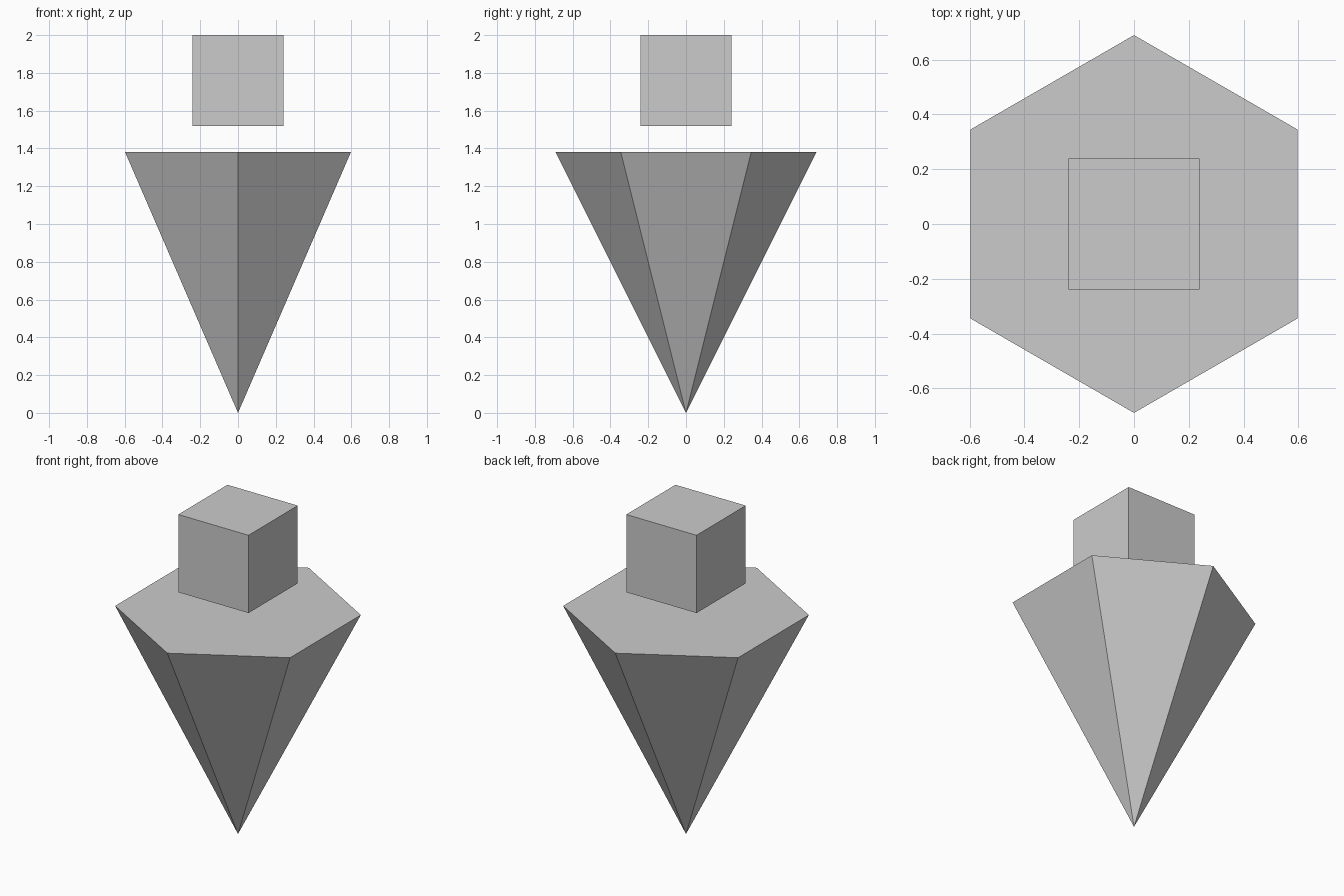
import bpy, bmesh
from math import sin, cos, pi

if "Cube" in bpy.data.objects:
    bpy.data.objects.remove(bpy.data.objects["Cube"])

RADIUS, CONE_H, CUBE = 0.69, 1.38, 0.48


def add_object(name, bm):
    bmesh.ops.recalc_face_normals(bm, faces=bm.faces[:])
    mesh = bpy.data.meshes.new(name)
    bm.to_mesh(mesh)
    bm.free()
    obj = bpy.data.objects.new(name, mesh)
    bpy.context.collection.objects.link(obj)
    return obj


# Inverted six-sided pyramid, corners on the y axis, tip on the ground
bm = bmesh.new()
tip = bm.verts.new((0, 0, 0))
rim = [bm.verts.new((RADIUS * sin(i * pi / 3), RADIUS * cos(i * pi / 3), CONE_H))
       for i in range(6)]
bm.faces.new(rim)
for i in range(6):
    bm.faces.new((rim[i], rim[(i + 1) % 6], tip))
add_object("inverted_pyramid", bm)

# Cube floating above the pyramid
bm = bmesh.new()
bmesh.ops.create_cube(bm, size=CUBE)
bmesh.ops.translate(bm, verts=bm.verts[:], vec=(0, 0, 2 - CUBE / 2))
add_object("floating_cube", bm)
